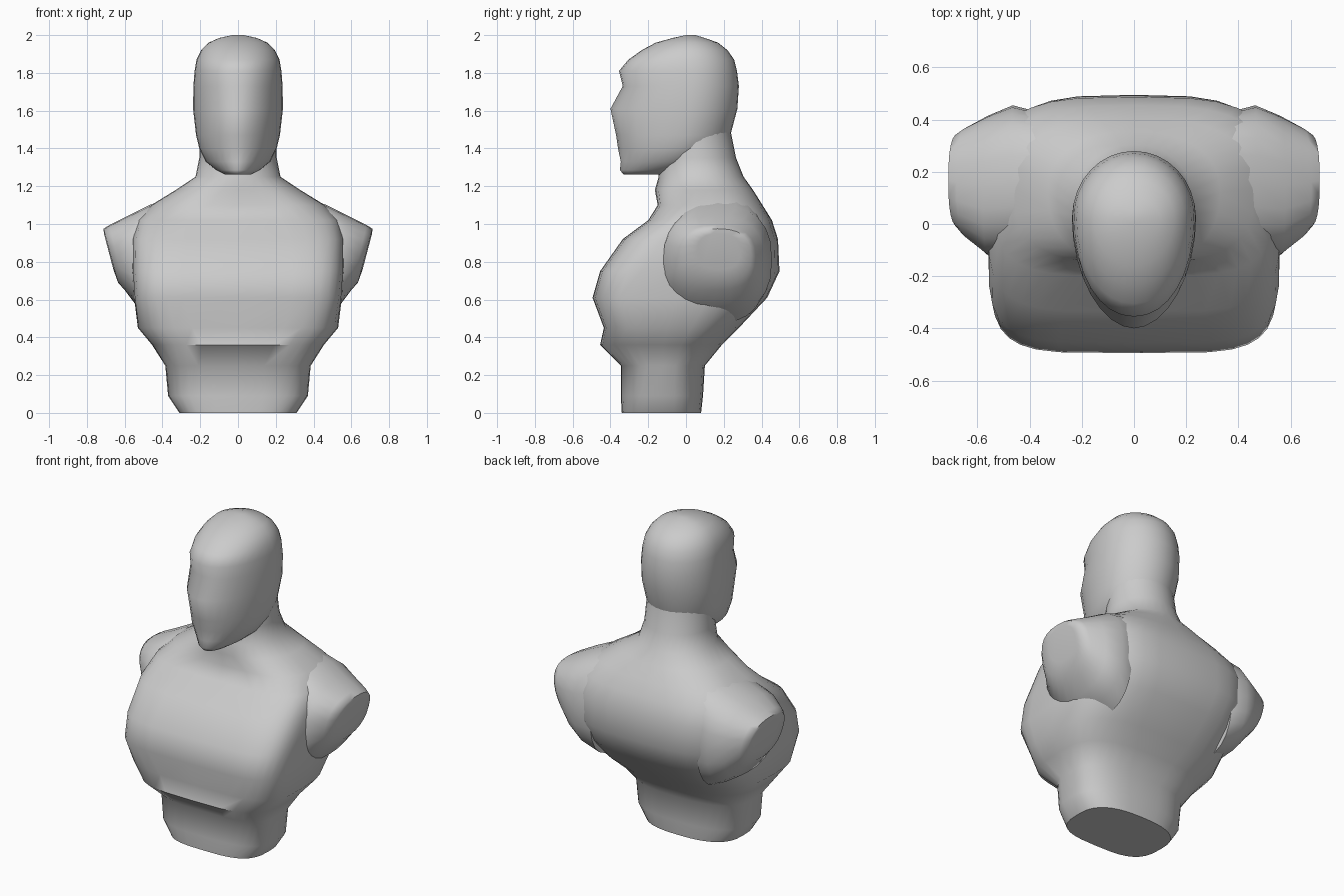
import bpy, bmesh, math
from mathutils import Vector


def spow(v, e):
    return math.copysign(abs(v) ** e, v)


def loft(name, rings, angle=50):
    # skin closed rings of points into a capped solid
    bm = bmesh.new()
    rows = [[bm.verts.new(p) for p in r] for r in rings]
    n = len(rows[0])
    for a, b in zip(rows, rows[1:]):
        for i in range(n):
            j = (i + 1) % n
            bm.faces.new((a[i], a[j], b[j], b[i]))
    for row in (rows[0], rows[-1]):
        bm.faces.new(row)
    bmesh.ops.recalc_face_normals(bm, faces=bm.faces)
    me = bpy.data.meshes.new(name)
    bm.to_mesh(me)
    bm.free()
    ob = bpy.data.objects.new(name, me)
    bpy.context.collection.objects.link(ob)
    bpy.ops.object.select_all(action='DESELECT')
    bpy.context.view_layer.objects.active = ob
    ob.select_set(True)
    bpy.ops.object.shade_smooth_by_angle(angle=math.radians(angle))
    return ob


def section(z, front, back, w, mid, nf, nb, n=32):
    # horizontal superellipse with separate front and back halves
    pts = []
    for i in range(n):
        t = 2 * math.pi * i / n
        s, c = math.sin(t), math.cos(t)
        e = 2 / (nf if s < 0 else nb)
        d = (mid - front) if s < 0 else (back - mid)
        pts.append(Vector((w * spow(c, e), mid + d * spow(s, e), z)))
    return pts


# torso and neck: z, front, back, half width, widest y, front/back squareness
torso = [
    (0.00, -0.34, 0.08, 0.31, -0.12, 3.2, 2.6),
    (0.09, -0.345, 0.09, 0.37, -0.12, 3.2, 2.6),
    (0.25, -0.345, 0.10, 0.385, -0.12, 3.2, 2.6),
    (0.36, -0.455, 0.19, 0.455, -0.12, 3.8, 2.8),
    (0.45, -0.435, 0.28, 0.53, -0.10, 4.2, 3.0),
    (0.61, -0.495, 0.43, 0.55, -0.05, 5.0, 3.2),
    (0.75, -0.455, 0.495, 0.56, 0.00, 5.0, 3.4),
    (0.92, -0.335, 0.487, 0.56, 0.08, 4.5, 3.4),
    (1.02, -0.20, 0.455, 0.535, 0.13, 4.0, 3.0),
    (1.10, -0.15, 0.405, 0.46, 0.14, 3.0, 2.6),
    (1.18, -0.165, 0.355, 0.33, 0.12, 2.3, 2.3),
    (1.25, -0.145, 0.305, 0.225, 0.08, 2.1, 2.1),
    (1.35, -0.14, 0.265, 0.205, 0.06, 2.0, 2.0),
    (1.50, -0.14, 0.235, 0.20, 0.05, 2.0, 2.0),
]
loft("torso_and_neck", [section(*s) for s in torso])

# head: narrow chin, brow notch and domed crown
head = [
    (1.262, -0.33, -0.12, 0.07, -0.20, 1.9, 2.0),
    (1.285, -0.35, 0.00, 0.115, -0.14, 1.8, 2.0),
    (1.33, -0.345, 0.12, 0.17, -0.08, 1.8, 2.0),
    (1.40, -0.36, 0.21, 0.205, -0.03, 1.9, 2.0),
    (1.47, -0.37, 0.235, 0.222, 0.00, 1.9, 2.0),
    (1.61, -0.40, 0.272, 0.238, 0.02, 1.9, 2.0),
    (1.73, -0.335, 0.28, 0.236, 0.03, 2.1, 2.0),
    (1.81, -0.355, 0.27, 0.23, 0.03, 2.1, 2.0),
    (1.87, -0.305, 0.255, 0.22, 0.02, 2.1, 2.0),
    (1.92, -0.235, 0.22, 0.195, 0.02, 2.0, 2.0),
    (1.96, -0.16, 0.17, 0.155, 0.02, 2.0, 2.0),
    (1.985, -0.07, 0.10, 0.10, 0.02, 2.0, 2.0),
    (2.00, 0.00, 0.05, 0.03, 0.025, 2.0, 2.0),
]
loft("head", [section(*s) for s in head], 65)


def arm_ring(xt, zt, xb, zb, y0, y1, n=24):
    # slanted oval from its top (xt, zt) to its bottom (xb, zb)
    pts = []
    for i in range(n):
        t = 2 * math.pi * i / n
        k = 0.5 + 0.5 * spow(math.sin(t), 0.8)
        y = (y0 + y1) / 2 + (y1 - y0) / 2 * spow(math.cos(t), 0.8)
        pts.append(Vector((xb + (xt - xb) * k, y, zb + (zt - zb) * k)))
    return pts


# cut-off upper arms, mirrored to the other side
arms = [
    (0.36, 1.14, 0.38, 0.48, -0.06, 0.43),
    (0.47, 1.10, 0.46, 0.52, -0.13, 0.455),
    (0.58, 1.045, 0.54, 0.57, -0.12, 0.415),
    (0.68, 0.995, 0.60, 0.65, -0.05, 0.37),
    (0.712, 0.975, 0.635, 0.69, -0.01, 0.345),
    (0.71, 0.95, 0.66, 0.76, 0.06, 0.29),
]
arm = loft("shoulder_stumps", [arm_ring(*a) for a in arms], 60)
arm.modifiers.new("Mirror", 'MIRROR')
